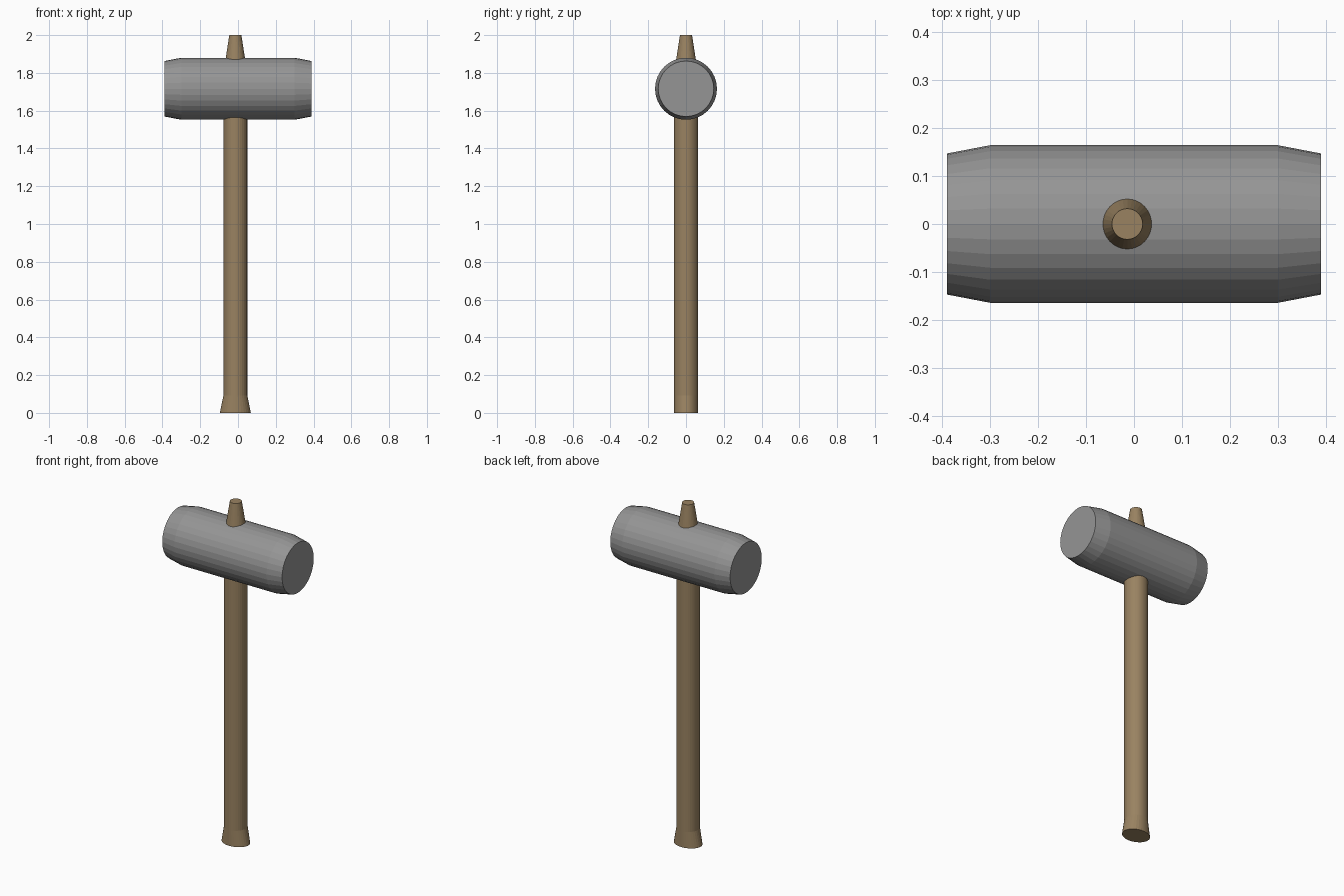
import bpy, bmesh
from math import cos, sin, tau

if "Cube" in bpy.data.objects:
    bpy.data.objects.remove(bpy.data.objects["Cube"])

SIDES = 32

def lathe(name, rings, place, color):
    """Loft round or oval rings (position, radius_a, radius_b) and cap both ends."""
    bm = bmesh.new()
    loops = []
    for t, ra, rb in rings:
        loops.append([bm.verts.new(place(t, ra * cos(tau * i / SIDES), rb * sin(tau * i / SIDES)))
                      for i in range(SIDES)])
    for low, high in zip(loops, loops[1:]):
        for i in range(SIDES):
            j = (i + 1) % SIDES
            bm.faces.new((low[i], low[j], high[j], high[i]))
    bm.faces.new(loops[0])
    bm.faces.new(loops[-1])
    bmesh.ops.recalc_face_normals(bm, faces=bm.faces)
    mesh = bpy.data.meshes.new(name)
    bm.to_mesh(mesh)
    bm.free()
    obj = bpy.data.objects.new(name, mesh)
    bpy.context.collection.objects.link(obj)
    mat = bpy.data.materials.new(name + "_colour")
    mat.diffuse_color = color
    mat.use_nodes = True
    mat.node_tree.nodes["Principled BSDF"].inputs["Base Color"].default_value = mat.diffuse_color
    mesh.materials.append(mat)
    return obj

# Hammer head: dark grey cylinder along x with tapered ends
lathe("hammer_head",
      [(-0.389, 0.147, 0.147), (-0.3, 0.164, 0.164), (0.3, 0.164, 0.164), (0.389, 0.147, 0.147)],
      lambda t, a, b: (t, a, 1.716 + b),
      (0.30, 0.30, 0.30, 1))

# Handle: wood, flared sideways at the foot, tapered where it passes through the head
lathe("handle",
      [(0, 0.082, 0.063), (0.093, 0.063, 0.063), (1.80, 0.063, 0.063), (2.0, 0.032, 0.032)],
      lambda t, a, b: (-0.014 + a, b, t),
      (0.32, 0.225, 0.12, 1))
